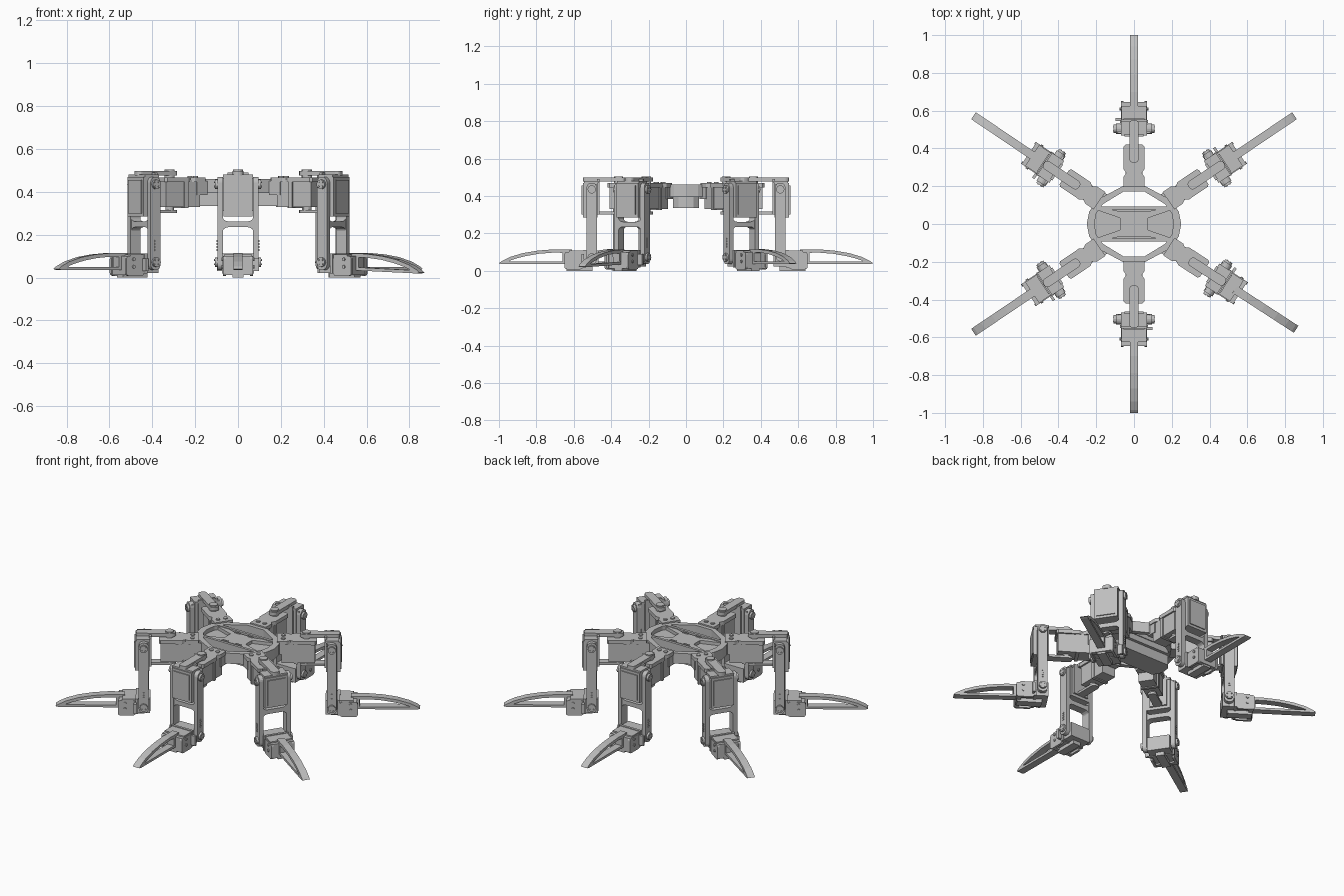
import bpy, bmesh, math
from mathutils import Matrix, Vector

if "Cube" in bpy.data.objects:
    bpy.data.objects.remove(bpy.data.objects["Cube"])

mat = bpy.data.materials.new("light_grey")
mat.use_nodes = True
GREY = (0.52, 0.52, 0.52, 1)
mat.diffuse_color = GREY
mat.node_tree.nodes["Principled BSDF"].inputs["Base Color"].default_value = GREY


# --- helpers: every shape is added to a bmesh ---
def box(bm, x0, x1, y0, y1, z0, z1):
    m = Matrix.Translation(((x0 + x1) / 2, (y0 + y1) / 2, (z0 + z1) / 2))
    m = m @ Matrix.Diagonal((x1 - x0, y1 - y0, z1 - z0, 1))
    bmesh.ops.create_cube(bm, size=1, matrix=m)


def place(axis, a, b, t):
    """Point (a, b) in the plane across the axis, at depth t along it."""
    return {'X': (t, a, b), 'Y': (a, t, b), 'Z': (a, b, t)}[axis]


def prism(bm, pts, axis, t0, t1):
    lo = [bm.verts.new(place(axis, a, b, t0)) for a, b in pts]
    hi = [bm.verts.new(place(axis, a, b, t1)) for a, b in pts]
    n = len(pts)
    faces = [bm.faces.new(lo), bm.faces.new(hi)]
    faces += [bm.faces.new((lo[i], lo[(i + 1) % n], hi[(i + 1) % n], hi[i])) for i in range(n)]
    bmesh.ops.recalc_face_normals(bm, faces=faces)


def frame(bm, outer, inner, axis, t0, t1):
    """Prism with a hole; both loops have the same number of points."""
    rings = [[bm.verts.new(place(axis, a, b, t)) for a, b in loop]
             for loop, t in ((outer, t0), (outer, t1), (inner, t1), (inner, t0))]
    n, faces = len(outer), []
    for k in range(4):
        p, q = rings[k], rings[(k + 1) % 4]
        faces += [bm.faces.new((p[i], p[(i + 1) % n], q[(i + 1) % n], q[i])) for i in range(n)]
    bmesh.ops.recalc_face_normals(bm, faces=faces)


def disc(bm, axis, a, b, r, t0, t1, n=16):
    pts = [(a + r * math.cos(2 * math.pi * i / n), b + r * math.sin(2 * math.pi * i / n)) for i in range(n)]
    prism(bm, pts, axis, t0, t1)


def rounded(a0, a1, b0, b1, r, n=4):
    pts = []
    for k, (ca, cb) in enumerate(((a1 - r, b1 - r), (a0 + r, b1 - r), (a0 + r, b0 + r), (a1 - r, b0 + r))):
        for i in range(n + 1):
            t = (k + i / n) * math.pi / 2
            pts.append((ca + r * math.cos(t), cb + r * math.sin(t)))
    return pts


def mesh(name, bm):
    me = bpy.data.meshes.new(name)
    bm.to_mesh(me)
    bm.free()
    me.materials.append(mat)
    return me


def add(name, me, matrix=Matrix()):
    ob = bpy.data.objects.new(name, me)
    bpy.context.collection.objects.link(ob)
    ob.matrix_world = matrix
    return ob


def four_way(q):
    """Mirror a first-quadrant run of points (last one on y = 0) into a closed loop."""
    right = q + [(x, -y) for x, y in reversed(q[:-1])]
    return right + [(-x, y) for x, y in reversed(right)]


# --- body: ring, deck with raised ribs, lower tray ---
bm = bmesh.new()
frame(bm, four_way([(.06, .2), (.2, .125), (.237, .065), (.25, 0)]),
      four_way([(.055, .172), (.165, .105), (.2, .055), (.21, 0)]), 'Z', .395, .46)
add("body_ring", mesh("body_ring", bm))

bm = bmesh.new()
prism(bm, four_way([(.185, .088), (.21, .05), (.22, 0)]), 'Z', .395, .435)
box(bm, -.075, .075, -.065, .065, .43, .455)
for s in (1, -1):
    box(bm, -.185, .185, s * .085 - .008, s * .085 + .008, .43, .46)
    for e in (1, -1):
        prism(bm, [(e * .07, s * .03), (e * .07, s * .065), (e * .185, s * .093), (e * .2, s * .075)], 'Z', .43, .455)
        box(bm, e * .045 - .018, e * .045 + .018, s * .06 - .004, s * .06 + .004, .45, .459)
add("body_deck", mesh("body_deck", bm))

bm = bmesh.new()
prism(bm, four_way([(.19, .07), (.215, .04), (.22, 0)]), 'Z', .335, .397)
add("body_tray", mesh("body_tray", bm))

# --- leg parts, built along +y, sideways is x ---
parts = {}

# hip servo with mounting flange and screws
bm = bmesh.new()
box(bm, -.045, .045, .22, .41, .33, .455)
prism(bm, [(-.055, .195), (.055, .195), (.055, .25), (.042, .27), (.055, .29), (.055, .41), (.045, .42),
           (-.045, .42), (-.055, .41), (-.055, .29), (-.042, .27), (-.055, .25)], 'Z', .445, .468)
box(bm, -.05, .05, .18, .24, .385, .45)
box(bm, -.052, .052, .29, .31, .325, .46)
for s in (1, -1):
    disc(bm, 'Z', s * .022, .23, .012, .46, .474, 12)
parts["hip_servo"] = bm

# swivel bracket: top and bottom arms joined by an upright plate
bm = bmesh.new()
prism(bm, rounded(-.025, .025, .325, .55, .02), 'Z', .476, .498)
prism(bm, rounded(-.025, .025, .325, .475, .02), 'Z', .302, .316)
box(bm, -.05, .05, .462, .476, .302, .49)
box(bm, -.07, .07, .468, .545, .468, .48)
disc(bm, 'Z', 0, .36, .024, .465, .505)
disc(bm, 'Z', 0, .36, .02, .31, .335)
parts["swivel_bracket"] = bm

# upper leg servo
bm = bmesh.new()
box(bm, -.068, .068, .472, .552, .285, .47)
box(bm, -.085, .085, .478, .492, .31, .465)
box(bm, -.055, .055, .548, .558, .3, .455)
parts["upper_leg_servo"] = bm

# upper leg link: two side plates, arched cross bar, joint discs
bm = bmesh.new()
for s in (1, -1):
    prism(bm, rounded(.476, .532, .035, .47, .026), 'X', s * .07, s * .096)
    for z in (.435, .072):
        disc(bm, 'X', .504, z, .022, s * .09, s * .108)
        for i in range(4):
            t = math.pi / 4 + i * math.pi / 2
            disc(bm, 'X', .504 + .014 * math.cos(t), z + .014 * math.sin(t), .004, s * .105, s * .111, 8)
    for i in range(4):
        box(bm, min(s * .094, s * .1), max(s * .094, s * .1), .499, .509, .125 + i * .014, .134 + i * .014)
# cross bar with filleted corners above and below
R, H = .03, .075
arc = [(H - R + R * math.sin(t), R - R * math.cos(t)) for t in (i * math.pi / 8 for i in range(5))]
up = [(x, .262 + z) for x, z in arc]
dn = [(x, .235 - z) for x, z in reversed(arc)]
half = up + dn
prism(bm, half + [(-x, z) for x, z in reversed(half)], 'Y', .48, .528)
parts["upper_leg_link"] = bm

# lower leg servo with mounting bracket
bm = bmesh.new()
box(bm, -.066, .066, .468, .625, .022, .108)
box(bm, -.074, .074, .535, .55, .018, .112)
prism(bm, rounded(.55, .65, .008, .1, .014), 'X', -.07, -.056)
prism(bm, rounded(.55, .65, .008, .1, .014), 'X', .056, .07)
box(bm, -.068, .068, .62, .645, .012, .1)
box(bm, -.025, .025, .5, .64, 0, .025)
box(bm, -.098, -.066, .545, .56, .03, .09)
for s in (1, -1):
    for z in (.05, .085):
        disc(bm, 'X', .61, z, .008, s * .066, s * .076, 10)
parts["lower_leg_servo"] = bm

# foot: curved blade with a long opening
bm = bmesh.new()
frame(bm, [(.61, .035), (.61, .114), (.7, .115), (.79, .108), (.87, .095), (.94, .074), (.985, .052), (1.0, .04), (.985, .036)],
      [(.66, .05), (.66, .096), (.71, .097), (.785, .091), (.855, .079), (.91, .065), (.94, .055), (.945, .05), (.93, .05)],
      'X', -.022, .022)
parts["foot"] = bm

meshes = {k: mesh(k, b) for k, b in parts.items()}

# --- six legs: angle, outward shift, foot pitch ---
legs = {"back": (90, 0, 0), "front": (-90, 0, 0),
        "back_left": (34, .025, 0), "back_right": (146, .025, 0),
        "front_left": (-33, .025, -2.5), "front_right": (-146, .025, 0)}
pivot = Vector((0, .6, .07))
for leg, (angle, shift, pitch) in legs.items():
    base = Matrix.Rotation(math.radians(angle - 90), 4, 'Z') @ Matrix.Translation((0, shift, 0))
    for part, me in meshes.items():
        m = base
        if part == "foot":
            m = base @ Matrix.Translation(pivot) @ Matrix.Rotation(math.radians(pitch), 4, 'X') @ Matrix.Translation(-pivot)
        add(f"{leg}_{part}", me, m)
